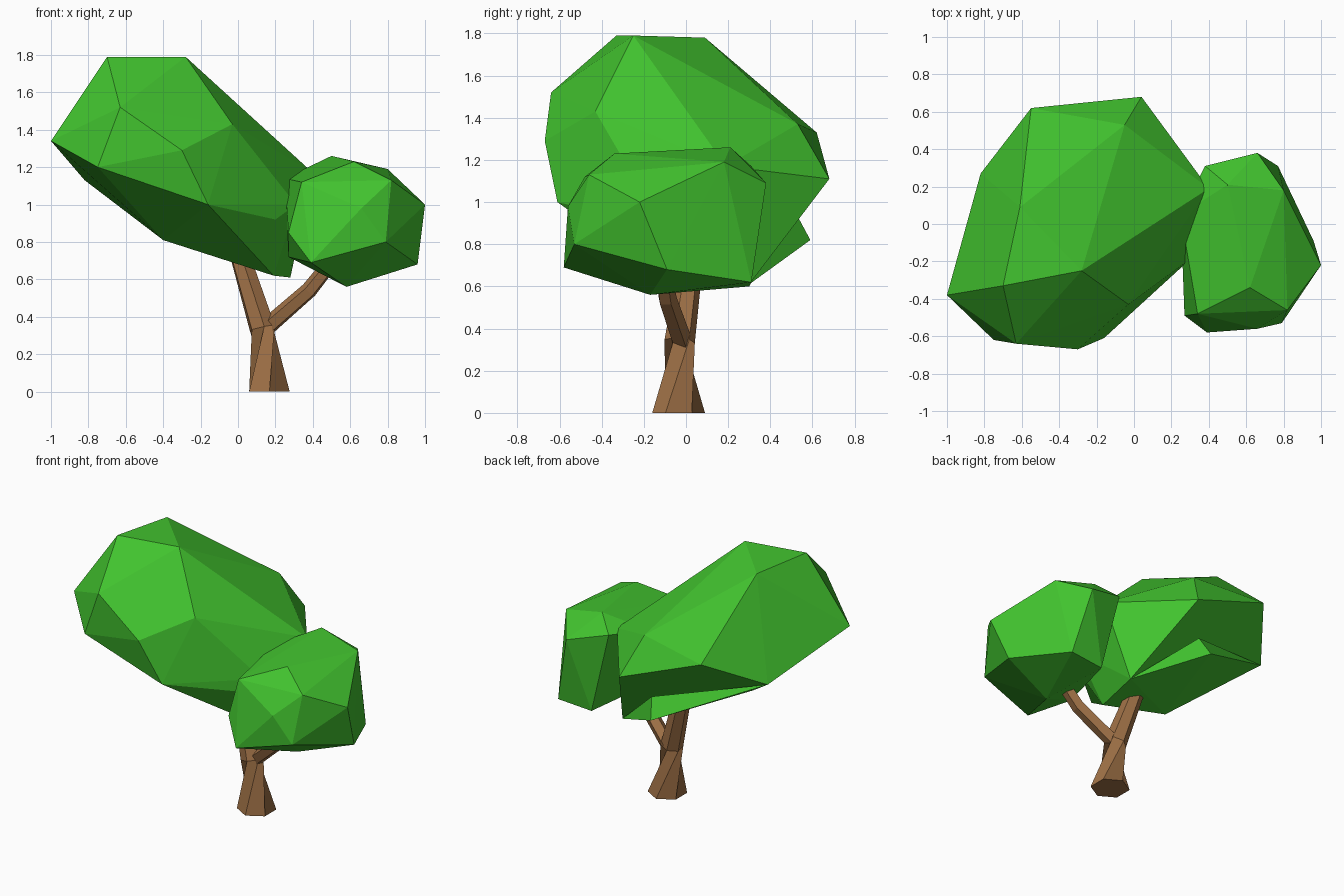
import bpy
import bmesh
import math
from mathutils import Vector

default_cube = bpy.data.objects.get("Cube")
if default_cube:
    bpy.data.objects.remove(default_cube, do_unlink=True)


def make_material(name, colour):
    material = bpy.data.materials.new(name)
    material.use_nodes = True
    material.diffuse_color = (*colour, 1)
    shader = material.node_tree.nodes["Principled BSDF"]
    shader.inputs["Base Color"].default_value = (*colour, 1)
    shader.inputs["Roughness"].default_value = 0.9
    return material


def finish_object(name, bm, material):
    bmesh.ops.recalc_face_normals(bm, faces=bm.faces)
    mesh = bpy.data.meshes.new(name)
    bm.to_mesh(mesh)
    bm.free()
    mesh.materials.append(material)
    obj = bpy.data.objects.new(name, mesh)
    bpy.context.collection.objects.link(obj)
    return obj


def faceted_clump(name, corners, material):
    """Wrap a few corner points in a flat-faced leafy shell."""
    bm = bmesh.new()
    for corner in corners:
        bm.verts.new(corner)
    result = bmesh.ops.convex_hull(bm, input=bm.verts)
    spare = [v for v in set(result["geom_interior"] + result["geom_unused"])
             if isinstance(v, bmesh.types.BMVert)]
    bmesh.ops.delete(bm, geom=spare, context="VERTS")
    return finish_object(name, bm, material)


def tapered_limb(name, stations, sides, material, level_start=False):
    """Sweep a polygon through (centre, radius) stations."""
    bm = bmesh.new()
    centres = [Vector(centre) for centre, radius in stations]
    last = len(centres) - 1
    rings = []
    for i, (centre, radius) in enumerate(stations):
        direction = centres[min(i + 1, last)] - centres[max(i - 1, 0)]
        if level_start and i == 0:
            direction = Vector((0, 0, 1))
        turn = direction.to_track_quat("Z", "Y")
        ring = []
        for k in range(sides):
            angle = math.pi / 2 + math.tau * k / sides
            offset = Vector((math.cos(angle), math.sin(angle), 0)) * radius
            ring.append(bm.verts.new(centres[i] + turn @ offset))
        rings.append(ring)
    for lower, upper in zip(rings, rings[1:]):
        for k in range(sides):
            n = (k + 1) % sides
            bm.faces.new((lower[k], lower[n], upper[n], upper[k]))
    bm.faces.new(rings[0])
    bm.faces.new(rings[-1])
    return finish_object(name, bm, material)


leaf_green = make_material("leaf green", (0.054, 0.546, 0.028))
bark_brown = make_material("bark brown", (0.342, 0.162, 0.061))

# Trunk leaning into the large crown, and the side branch
tapered_limb("trunk", [((.168, -.035, 0), .125), ((.13, -.03, .34), .073),
                       ((0, .03, .76), .055)], 6, bark_brown, level_start=True)
tapered_limb("side_branch", [((.15, -.02, .34), .05), ((.38, -.09, .54), .046),
                             ((.54, -.12, .74), .04)], 5, bark_brown)

# Corners shared by the large crown and the ledge beneath it
west_corner = (-.82, .27, 1.13)
under_corner = (-.4, -.17, .81)
low_corner = (.28, .3, .61)

# Large leaning crown
faceted_clump("large_crown", [
    (-1, -.38, 1.34), (-.7, -.33, 1.79), (-.28, -.25, 1.79),
    (-.61, .09, 1.78), (-.63, -.64, 1.52), (-.3, -.67, 1.29),
    (-.75, -.62, 1.2), (-.16, -.61, 1), (-.03, -.43, 1.43),
    (-.05, .53, 1.37), (.04, .68, 1.11), (-.55, .62, 1.33),
    (.4, .19, 1.17), (.2, -.28, .92), (.31, -.18, 1),
    (.19, -.08, .62), west_corner, under_corner, low_corner], leaf_green)

# Ledge of leaves jutting out under the back of the large crown
faceted_clump("crown_ledge", [
    (-.14, .59, .82), (-.1, .52, .95), west_corner, under_corner, low_corner],
    leaf_green)

# Small crown on the side branch
faceted_clump("small_crown", [
    (.5, .21, 1.26), (.62, -.34, 1.23), (.8, .18, 1.19),
    (1, -.22, 1), (.82, -.46, 1.13), (.96, -.09, .68),
    (.58, -.17, .56), (.79, -.53, .8), (.39, -.58, .69),
    (.27, -.49, .85), (.34, -.48, 1.12), (.66, .38, 1.09),
    (.38, .31, 1.17), (.66, -.56, .98), (.77, .31, .62),
    (.52, .3, .6), (.27, -.3, .72), (.25, .05, 1.14)], leaf_green)
